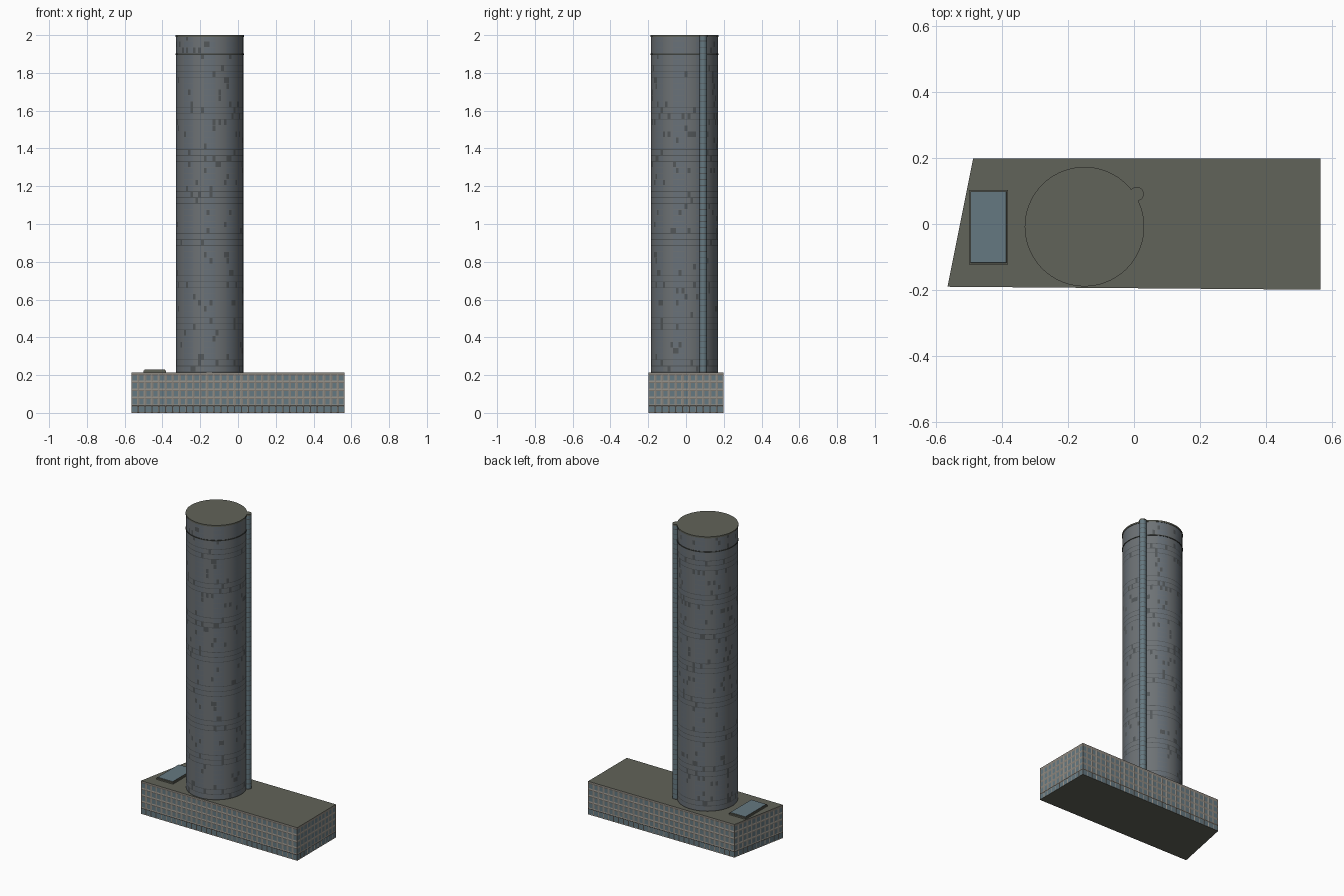
import bpy, bmesh, math, random
from mathutils import Vector

if "Cube" in bpy.data.objects:
    bpy.data.objects.remove(bpy.data.objects["Cube"])

random.seed(4)


def material(name, rgb):
    m = bpy.data.materials.new(name)
    m.diffuse_color = (*rgb, 1)
    m.use_nodes = True
    m.node_tree.nodes["Principled BSDF"].inputs["Base Color"].default_value = m.diffuse_color
    return m


WALL = material("stone_wall", (0.27, 0.25, 0.22))
ROOF = material("roof_grey", (0.12, 0.125, 0.10))
GLASS = material("glass_blue", (0.13, 0.19, 0.22))
PANEL = material("tower_panel", (0.155, 0.17, 0.18))
PANEL2 = material("tower_panel_blue", (0.14, 0.165, 0.19))
DARK = material("dark_panel", (0.085, 0.095, 0.10))
TRIM = material("trim", (0.05, 0.055, 0.05))


def finish(name, bm, mats):
    me = bpy.data.meshes.new(name)
    bm.to_mesh(me)
    bm.free()
    for m in mats:
        me.materials.append(m)
    ob = bpy.data.objects.new(name, me)
    bpy.context.collection.objects.link(ob)
    return ob


def facade_cylinder(name, centre, radius, levels, segs, mats, choose):
    """Closed cylinder with one ring of faces per level; choose(floor, column) gives the material."""
    bm = bmesh.new()
    rings = [[bm.verts.new((centre[0] + radius * math.cos(2 * math.pi * i / segs),
                            centre[1] + radius * math.sin(2 * math.pi * i / segs), z))
              for i in range(segs)] for z in levels]
    for k in range(len(levels) - 1):
        for i in range(segs):
            j = (i + 1) % segs
            f = bm.faces.new((rings[k][i], rings[k][j], rings[k + 1][j], rings[k + 1][i]))
            f.material_index = choose(k, i)
            f.smooth = True
    bm.faces.new(rings[-1])
    bm.faces.new(rings[0][::-1])
    return finish(name, bm, mats)


# Podium: four-sided block with rows of recessed windows
H = 0.215
corners = [Vector(c) for c in ((-0.565, -0.19, 0), (0.565, -0.199, 0), (0.565, 0.199, 0), (-0.487, 0.199, 0))]
rows = [0.0, 0.038, 0.08, 0.122, 0.164, 0.206, H]
bm = bmesh.new()
windows, shopfront = [], []
for a, b in zip(corners, corners[1:] + corners[:1]):
    n = round((b - a).length / 0.036)
    grid = [[bm.verts.new(a.lerp(b, i / n) + Vector((0, 0, z))) for i in range(n + 1)] for z in rows]
    for r in range(len(rows) - 1):
        for i in range(n):
            f = bm.faces.new((grid[r][i], grid[r][i + 1], grid[r + 1][i + 1], grid[r + 1][i]))
            if r == 0:
                shopfront.append(f)
            elif r < len(rows) - 2:
                windows.append(f)
bm.normal_update()
bmesh.ops.inset_individual(bm, faces=windows, thickness=0.010, depth=-0.002)
bmesh.ops.inset_individual(bm, faces=shopfront, thickness=0.005, depth=-0.002)
for f in windows + shopfront:
    f.material_index = 1
for z, order in ((H, 1), (0, -1)):
    f = bm.faces.new([bm.verts.new((c.x, c.y, z)) for c in corners][::order])
    f.material_index = 2
finish("podium", bm, [WALL, GLASS, ROOF])

# Tower shaft: floors separated by thin bands, with scattered dark panels
C, R = (-0.15, -0.008), 0.178
floors, top = 56, 1.998
step = (top - H) / floors
levels = []
for k in range(floors):
    levels += [H + k * step, H + k * step + 0.004]
levels.append(top)


def tower_panel(k, i):
    if k % 2 == 0:
        return 2 if (k // 2) % 7 < 3 else 0
    if random.random() < 0.07:
        return 2
    return 1 if (i // 4) % 2 else 0


facade_cylinder("tower_shaft", C, R, levels, 72, [PANEL, PANEL2, DARK], tower_panel)

# Tower roof and ledge rings
facade_cylinder("tower_roof", C, 0.181, [1.99, 2.0], 72, [ROOF], lambda k, i: 0)
facade_cylinder("tower_ledge", C, 0.181, [1.896, 1.902], 72, [TRIM], lambda k, i: 0)

# Rounded glass lift shaft attached to the tower
S = (0.008, 0.091)
facade_cylinder("lift_shaft", S, 0.021, levels, 20, [GLASS, DARK], lambda k, i: 1 - k % 2)
facade_cylinder("lift_shaft_roof", S, 0.0215, [1.992, 2.0], 20, [ROOF], lambda k, i: 0)

for ob in bpy.data.objects:
    if ob.name.startswith(("tower", "lift")):
        bpy.context.view_layer.objects.active = ob
        bpy.ops.object.select_all(action="DESELECT")
        ob.select_set(True)
        bpy.ops.object.shade_smooth_by_angle(angle=math.radians(35))

# Skylight: bevelled frame with an inset glass top
bm = bmesh.new()
bmesh.ops.create_cube(bm, size=1)
for v in bm.verts:
    v.co = (-0.441 + v.co.x * 0.118, -0.0095 + v.co.y * 0.225, H + (v.co.z + 0.5) * 0.009)
bm.normal_update()
lid = [f for f in bm.faces if f.normal.z > 0.9]
bmesh.ops.inset_individual(bm, faces=lid, thickness=0.006, depth=0.0)
bmesh.ops.inset_individual(bm, faces=lid, thickness=0.001, depth=0.005)
lid[0].material_index = 1
finish("skylight", bm, [ROOF, GLASS])
